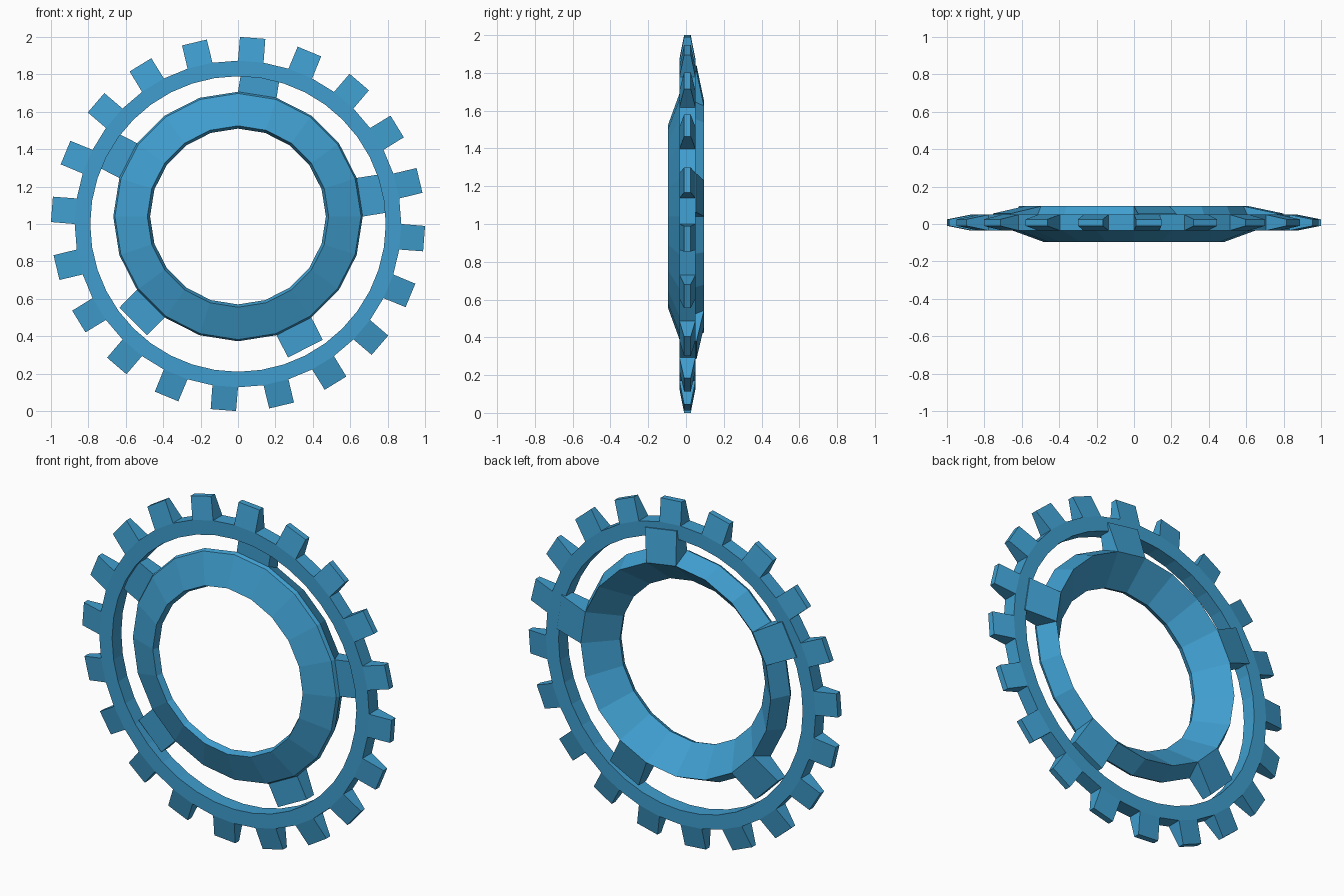
import bpy
import bmesh
from math import sin, cos, pi
from mathutils import Vector

cube = bpy.data.objects.get("Cube")
if cube:
    bpy.data.objects.remove(cube, do_unlink=True)

blue = bpy.data.materials.new("steel_blue")
blue.use_nodes = True
colour = (0.05, 0.34, 0.62, 1)
blue.diffuse_color = colour
blue.node_tree.nodes["Principled BSDF"].inputs["Base Color"].default_value = colour


def direction(angle):
    """Unit vector, clockwise from the top as seen from the front."""
    return Vector((sin(angle), 0, cos(angle)))


def revolve(bm, profile, sides):
    """Sweep a closed (radius, y) profile about the y axis; returns faces[side][band]."""
    rings = []
    for i in range(sides):
        d = direction(2 * pi * i / sides)
        rings.append([bm.verts.new(d * r + Vector((0, y, 0))) for r, y in profile])
    n = len(profile)
    faces = []
    for i in range(sides):
        a, b = rings[i], rings[(i + 1) % sides]
        faces.append([bm.faces.new((a[j], b[j], b[(j + 1) % n], a[(j + 1) % n]))
                      for j in range(n)])
    return faces


def pull_out(bm, face, angle, reach, half_width, y_front, y_back):
    """Extrude one rim face outward into a block ending in a flat rectangle."""
    out = direction(angle)
    side = direction(angle + pi / 2)
    tip = bmesh.ops.extrude_discrete_faces(bm, faces=[face])["faces"][0]
    middle = tip.calc_center_median().y
    for v in tip.verts:
        s = half_width if v.co.dot(side) > 0 else -half_width
        y = y_front if v.co.y < middle else y_back
        v.co = out * reach + side * s + Vector((0, y, 0))


def finish(bm, name, height):
    bmesh.ops.recalc_face_normals(bm, faces=bm.faces)
    mesh = bpy.data.meshes.new(name)
    bm.to_mesh(mesh)
    bm.free()
    mesh.materials.append(blue)
    obj = bpy.data.objects.new(name, mesh)
    obj.location.z = height
    bpy.context.collection.objects.link(obj)


# Toothed ring: every other rim face becomes a tapered tooth
sides = 40
bm = bmesh.new()
rim = revolve(bm, [(0.79, -0.035), (0.873, -0.035), (0.873, 0.05), (0.79, 0.05)], sides)
for i in range(0, sides, 2):
    pull_out(bm, rim[i][1], 2 * pi * (i + 0.5) / sides, 0.998, 0.068, -0.01, 0.025)
finish(bm, "toothed_ring", 1.0)

# Dished hub, slightly off centre, with five spokes pulled from its back rim
sides = 20
bm = bmesh.new()
hub = revolve(bm, [(0.485, -0.095), (0.658, -0.032), (0.667, -0.012),
                   (0.615, 0.095), (0.47, -0.06)], sides)
for i in range(0, sides, 4):
    pull_out(bm, hub[i][2], 2 * pi * (i + 0.5) / sides, 0.793, 0.104, -0.012, 0.056)
finish(bm, "spoked_hub", 1.04)
